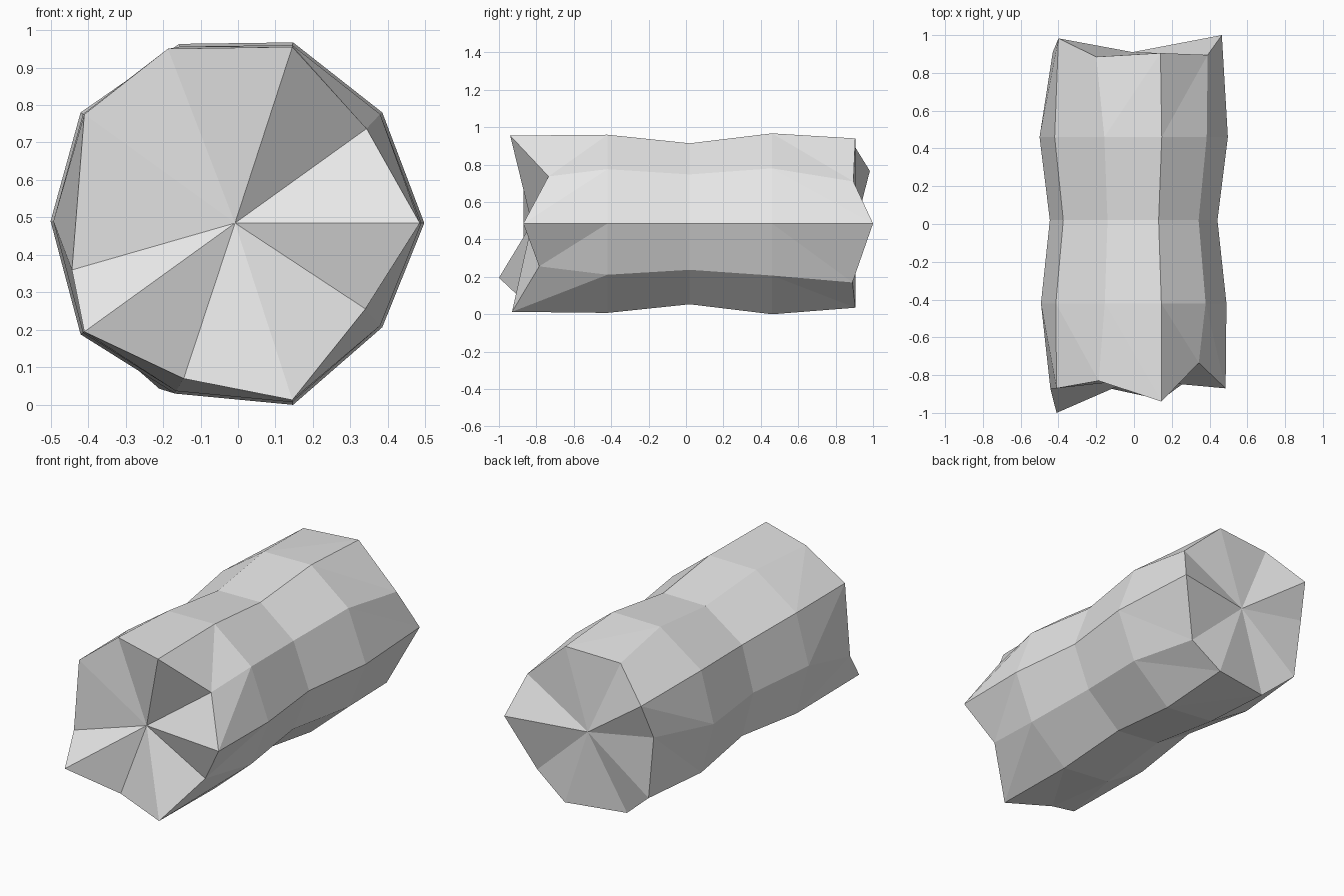
import bpy
import bmesh
from mathutils import Vector

default_cube = bpy.data.objects.get("Cube")
if default_cube:
    bpy.data.objects.remove(default_cube, do_unlink=True)

# Single plain grey material
grey = bpy.data.materials.new("light_grey")
grey.use_nodes = True
grey_colour = (0.8, 0.8, 0.8, 1.0)
grey.diffuse_color = grey_colour
grey.node_tree.nodes["Principled BSDF"].inputs["Base Color"].default_value = grey_colour

# Ten-sided cross-section (x, z), counter-clockwise from the +x side
CENTRE = Vector((-.005, .485))
PROFILE = [(.497, .485), (.385, .78), (.147, .967), (-.157, .963), (-.42, .78),
           (-.5, .49), (-.42, .188), (-.168, .03), (.147, 0), (.385, .207)]

# Jagged broken ends (x, y, z), in the same order around the rim
FRONT_END = [(.485, -.87, .485), (.343, -.735, .737), (.145, -.94, .955),
             (-.187, -.83, .95), (-.41, -.87, .775), (-.443, -.87, .36),
             (-.41, -1, .195), (-.145, -.867, .07), (.145, -.93, .013),
             (.34, -.785, .256)]
BACK_END = [(.465, 1, .485), (.39, .895, .71), (.14, .905, .94),
            (-.2, .885, .925), (-.4, .983, .766), (-.43, .91, .565),
            (-.39, .9, .2), (-.21, .84, .043), (.143, .905, .035),
            (.33, .89, .17)]


def add_rim(bm, points):
    """Add a loop of vertices."""
    return [bm.verts.new(point) for point in points]


def add_ring(bm, y, scale):
    """Add the cross-section at depth y, scaled about the axis."""
    points = []
    for corner in PROFILE:
        flat = CENTRE + (Vector(corner) - CENTRE) * scale
        points.append((flat.x, y, flat.y))
    return add_rim(bm, points)


def bridge(bm, ring, rim):
    """Join a ring to a rim with triangles, split from rim to the next ring corner."""
    count = len(ring)
    for i in range(count):
        following = (i + 1) % count
        bm.faces.new((rim[i], ring[i], ring[following]))
        bm.faces.new((rim[i], ring[following], rim[following]))


def cap(bm, rim, y):
    """Close a rim with a fan of triangles around the axis."""
    hub = bm.verts.new((-.008, y, CENTRE.y))
    for i, vertex in enumerate(rim):
        bm.faces.new((hub, vertex, rim[(i + 1) % len(rim)]))


# Log body: broken front, swelling, waist, swelling, broken back
bm = bmesh.new()
front_rim = add_rim(bm, FRONT_END)
front_swell = add_ring(bm, -.42, .985)
waist = add_ring(bm, .02, .89)
back_swell = add_ring(bm, .46, 1)
back_rim = add_rim(bm, BACK_END)

bridge(bm, front_swell, front_rim)
bridge(bm, waist, front_swell)
bridge(bm, waist, back_swell)
bridge(bm, back_swell, back_rim)
cap(bm, front_rim, -.825)
cap(bm, back_rim, .91)
bmesh.ops.recalc_face_normals(bm, faces=bm.faces)

mesh = bpy.data.meshes.new("log_body")
bm.to_mesh(mesh)
bm.free()
mesh.materials.append(grey)
log_body = bpy.data.objects.new("log_body", mesh)
bpy.context.collection.objects.link(log_body)
